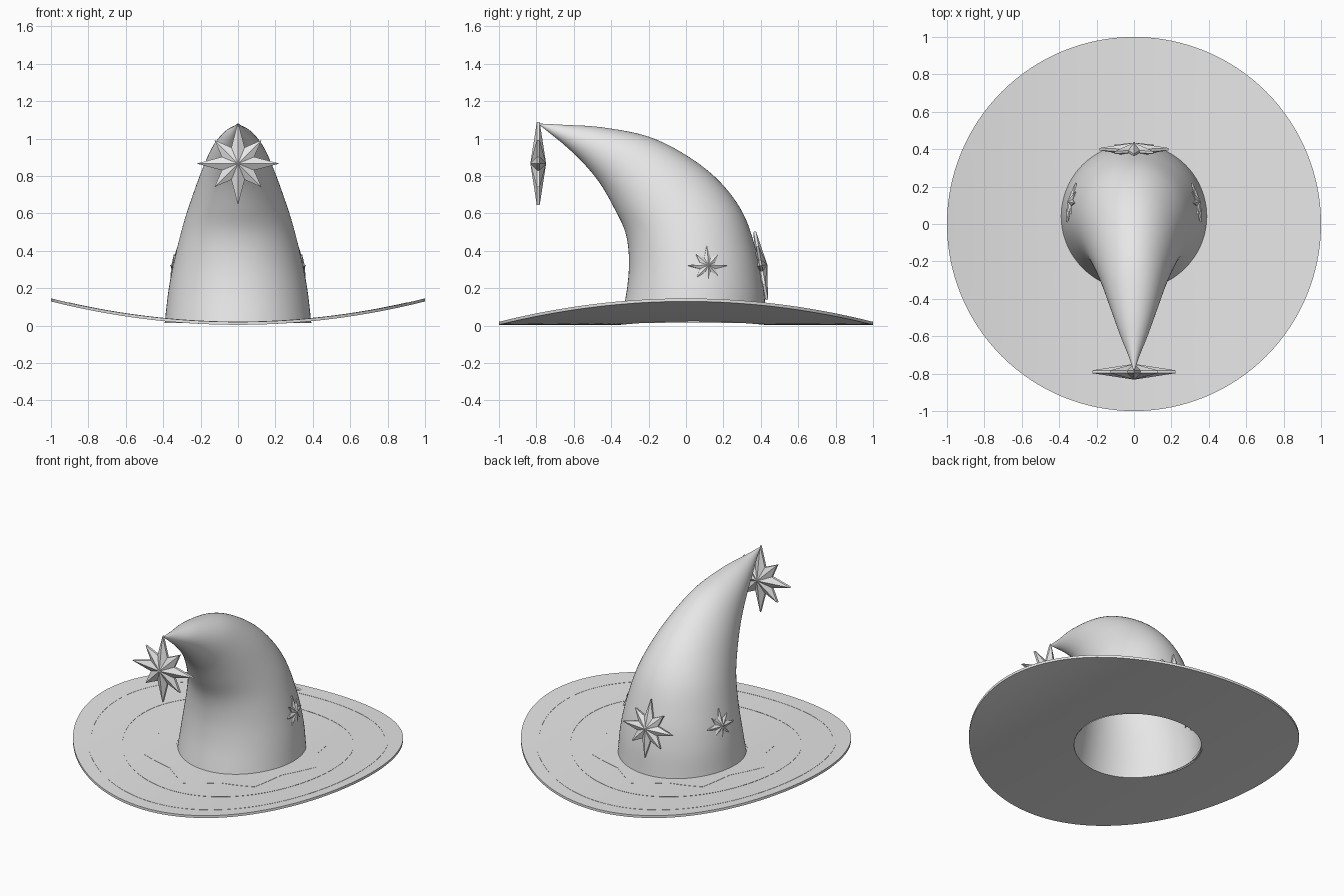
import bpy, bmesh, math
from mathutils import Vector

cube = bpy.data.objects.get("Cube")
if cube:
    bpy.data.objects.remove(cube)

grey = bpy.data.materials.new("light grey felt")
grey.use_nodes = True
colour = (0.8, 0.8, 0.8, 1)
grey.diffuse_color = colour
grey.node_tree.nodes["Principled BSDF"].inputs["Base Color"].default_value = colour


def finish(name, bm, smooth=None):
    bmesh.ops.remove_doubles(bm, verts=bm.verts, dist=0.0002)
    bmesh.ops.recalc_face_normals(bm, faces=bm.faces)
    mesh = bpy.data.meshes.new(name)
    bm.to_mesh(mesh)
    bm.free()
    mesh.materials.append(grey)
    obj = bpy.data.objects.new(name, mesh)
    bpy.context.collection.objects.link(obj)
    if smooth:
        bpy.ops.object.select_all(action='DESELECT')
        obj.select_set(True)
        bpy.context.view_layer.objects.active = obj
        bpy.ops.object.shade_smooth_by_angle(angle=math.radians(smooth))
    return obj


def bridge(bm, a, b):
    n = len(a)
    for i in range(n):
        bm.faces.new((a[i], a[(i + 1) % n], b[(i + 1) % n], b[i]))


# Brim and its trims: saddle-shaped ring sheets
def saddle_ring(name, inner, outer, low, high, centre=0.0, steps=8, count=128):
    bm = bmesh.new()
    profile = [(k / steps, low) for k in range(steps + 1)]
    profile += [(k / steps, high) for k in range(steps, -1, -1)]
    rings = []
    for t, lift in profile:
        ring = []
        for i in range(count):
            a = math.tau * i / count
            edge = outer(a) if callable(outer) else outer
            r = inner + (edge - inner) * t
            x, y = r * math.cos(a), r * math.sin(a) + centre * (1 - t)
            ring.append(bm.verts.new((x, y, 0.125 * x * x + lift)))
        rings.append(ring)
    for k in range(len(rings)):
        bridge(bm, rings[k], rings[(k + 1) % len(rings)])
    return finish(name, bm, 35)


def jagged(a):
    # straight-sided corners repeated around the crown
    step = math.tau / 8
    return 0.49 / math.cos((a % step) - step / 2) + 0.1 * abs((a % step) / step - 0.5)


saddle_ring("brim", 0.385, 1.0, 0.004, 0.02, centre=0.035)
saddle_ring("brim_inner_seam", 0.7, 0.704, 0.019, 0.0215, steps=1)
saddle_ring("brim_outer_seam", 0.89, 0.91, 0.019, 0.0215, steps=1)
saddle_ring("brim_patch", 0.39, jagged, 0.018, 0.0215, centre=0.03, steps=4)

# Crown: front edge y,z, back edge y,z and half width of each section
sections = [
    (-.35, .015, .43, .015, .392), (-.315, .2, .415, .2, .37),
    (-.305, .36, .378, .39, .335), (-.325, .5, .305, .6, .29),
    (-.385, .63, .18, .77, .24), (-.46, .76, .01, .905, .19),
    (-.55, .87, -.2, 1.01, .14), (-.65, .965, -.45, 1.06, .083),
    (-.73, 1.03, -.65, 1.073, .032), (-.79, 1.078, -.785, 1.08, .002)]


def spline(points, per=6):
    pts = [Vector(p) for p in points]
    pts = [pts[0] * 2 - pts[1]] + pts + [pts[-1] * 2 - pts[-2]]
    for k in range(1, len(pts) - 2):
        a, b, c, d = pts[k - 1:k + 3]
        for j in range(per):
            t = j / per
            yield (b * 2 + (c - a) * t + (a * 2 - b * 5 + c * 4 - d) * t ** 2
                   + (b * 3 - a - c * 3 + d) * t ** 3) / 2
    yield pts[-2]


bm = bmesh.new()
previous = None
for fy, fz, by, bz, half in spline(sections):
    front, back = Vector((0, fy, fz)), Vector((0, by, bz))
    mid, reach = (front + back) / 2, (back - front) / 2
    ring = []
    for i in range(96):
        a = math.tau * i / 96
        ring.append(bm.verts.new(
            mid + reach * math.sin(a) + Vector((half * math.cos(a), 0, 0))))
    if previous:
        bridge(bm, previous, ring)
    previous = ring
bm.faces.new(previous)
finish("crown", bm, 40)


# Eight-pointed faceted stars, long points alternating with short ones
def star(name, place, size, depth, turn=0, tilt=0):
    bm = bmesh.new()
    rims = []
    for y in (-0.035 * size, 0.035 * size):
        rim = []
        for i in range(16):
            a = math.tau * i / 16
            r = size * (0.42 if i % 2 else (1, 0.8)[i // 2 % 2])
            rim.append(bm.verts.new((r * math.cos(a), y, r * math.sin(a))))
        peak = bm.verts.new((0, math.copysign(depth, y), 0))
        for i in range(16):
            bm.faces.new((rim[i], rim[(i + 1) % 16], peak))
        rims.append(rim)
    bridge(bm, *rims)
    obj = finish(name, bm)
    obj.location = place
    obj.rotation_euler = (math.radians(-tilt), 0, math.radians(turn))


star("hanging_star", (0, -0.79, 0.866), 0.222, 0.042)
star("back_star", (0, 0.4, 0.32), 0.185, 0.035, 180, 10)
for side, sign in (("left", 1), ("right", -1)):
    star(side + "_star", (sign * 0.335, 0.115, 0.32), 0.108, 0.022, sign * 103, 9)
